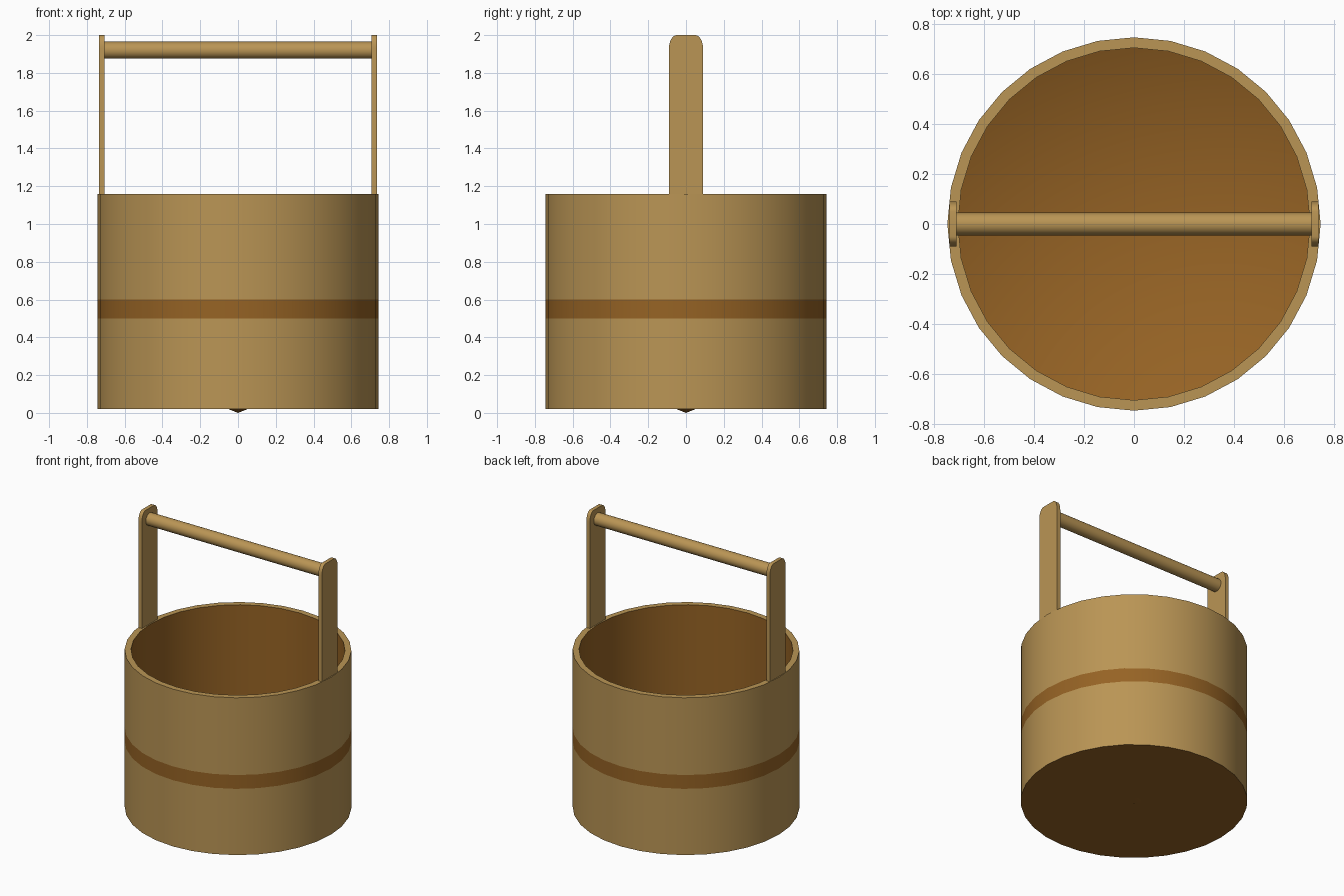
import bpy, bmesh, math

if "Cube" in bpy.data.objects:
    bpy.data.objects.remove(bpy.data.objects["Cube"])

SIDES = 32


def material(name, rgb):
    m = bpy.data.materials.new(name)
    m.diffuse_color = (*rgb, 1)
    m.use_nodes = True
    m.node_tree.nodes["Principled BSDF"].inputs["Base Color"].default_value = m.diffuse_color
    return m


tan = material("light_wood", (0.49, 0.30, 0.09))
brown = material("dark_wood", (0.305, 0.125, 0.018))


def finish(bm, name, mats, angle=40):
    me = bpy.data.meshes.new(name)
    bm.to_mesh(me)
    bm.free()
    for m in mats:
        me.materials.append(m)
    ob = bpy.data.objects.new(name, me)
    bpy.context.collection.objects.link(ob)
    bpy.ops.object.select_all(action='DESELECT')
    ob.select_set(True)
    bpy.context.view_layer.objects.active = ob
    bpy.ops.object.shade_smooth_by_angle(angle=math.radians(angle))
    return ob


def lathe(name, profile, slots, mats, angle=20):
    """Spin an (r, z) profile; slots gives the material of each segment."""
    bm = bmesh.new()
    rings = []
    for r, z in profile:
        if r == 0:
            rings.append([bm.verts.new((0, 0, z))] * SIDES)
        else:
            rings.append([bm.verts.new((r * math.cos(2 * math.pi * k / SIDES),
                                        r * math.sin(2 * math.pi * k / SIDES), z))
                          for k in range(SIDES)])
    for a, b, slot in zip(rings, rings[1:], slots):
        for k in range(SIDES):
            n = (k + 1) % SIDES
            loop = list(dict.fromkeys((a[k], a[n], b[n], b[k])))
            bm.faces.new(loop).material_index = slot
    return finish(bm, name, mats, angle)


# Bucket wall: dark base, light outside with a dark flush band, dark inside
lathe("bucket_wall",
      [(0, 0.02), (0.745, 0.02), (0.745, 0.5), (0.745, 0.6), (0.745, 1.16),
       (0.703, 1.16), (0.703, 0.28)],
      [1, 0, 1, 0, 0, 1], [tan, brown])

# Sunken floor, a shallow dish whose tip just pokes through the base
lathe("bucket_floor", [(0.703, 0.28), (0, 0)], [0], [brown])


# Upright handle posts with rounded top corners
def post(name, side):
    bm = bmesh.new()
    w, top, ry, rz = 0.09, 2.0, 0.04, 0.07
    pts = [(-w, 1.13), (w, 1.13)]
    for s in (1, -1):
        arc = [(s * (w - ry + ry * math.cos(t)), top - rz + rz * math.sin(t))
               for t in (i * math.pi / 12 for i in range(7))]
        pts += arc if s == 1 else arc[::-1]
    face = bm.faces.new([bm.verts.new((side * 0.708, y, z)) for y, z in pts])
    ext = bmesh.ops.extrude_face_region(bm, geom=[face])
    bmesh.ops.translate(bm, vec=(side * 0.028, 0, 0),
                        verts=[v for v in ext["geom"] if isinstance(v, bmesh.types.BMVert)])
    bmesh.ops.recalc_face_normals(bm, faces=bm.faces)
    finish(bm, name, [tan])


post("left_post", -1)
post("right_post", 1)

# Round grip bar between the posts
bpy.ops.mesh.primitive_cylinder_add(vertices=SIDES, radius=0.045, depth=1.43,
                                    location=(0, 0, 1.92), rotation=(0, math.pi / 2, 0))
bar = bpy.context.object
bar.name = "grip_bar"
bar.data.materials.append(tan)
bpy.ops.object.shade_smooth_by_angle(angle=math.radians(40))
